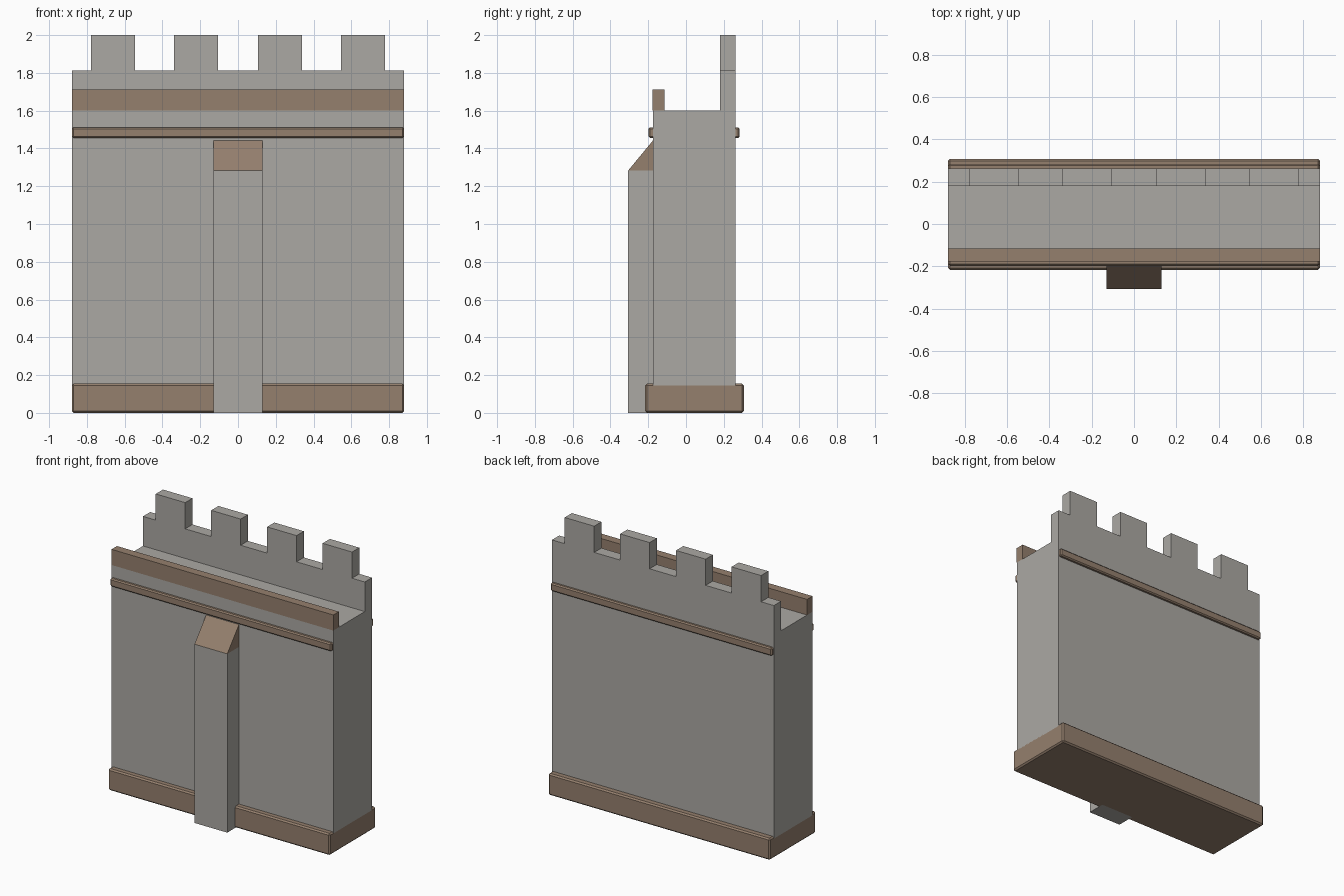
import bpy, bmesh

if "Cube" in bpy.data.objects:
    bpy.data.objects.remove(bpy.data.objects["Cube"])


def material(name, rgb):
    m = bpy.data.materials.new(name)
    m.diffuse_color = (*rgb, 1)
    m.use_nodes = True
    m.node_tree.nodes["Principled BSDF"].inputs["Base Color"].default_value = m.diffuse_color
    return m


STONE = material("grey_stone", (0.41, 0.395, 0.37))
TRIM = material("brown_trim", (0.30, 0.215, 0.155))
HALF = 0.88


def prism(name, profile, x0, x1, mat, bevel=0):
    """Extrude a (y, z) profile along x."""
    bm = bmesh.new()
    face = bm.faces.new([bm.verts.new((x0, y, z)) for y, z in profile])
    ext = bmesh.ops.extrude_face_region(bm, geom=[face])
    moved = [v for v in ext["geom"] if isinstance(v, bmesh.types.BMVert)]
    bmesh.ops.translate(bm, verts=moved, vec=(x1 - x0, 0, 0))
    bmesh.ops.recalc_face_normals(bm, faces=bm.faces[:])
    mesh = bpy.data.meshes.new(name)
    bm.to_mesh(mesh)
    bm.free()
    mesh.materials.append(mat)
    ob = bpy.data.objects.new(name, mesh)
    bpy.context.collection.objects.link(ob)
    if bevel:
        mod = ob.modifiers.new("edge_bevel", "BEVEL")
        mod.width = bevel
        mod.segments = 1
    return ob


def box(name, x0, x1, y0, y1, z0, z1, mat, bevel=0):
    return prism(name, [(y0, z0), (y1, z0), (y1, z1), (y0, z1)], x0, x1, mat, bevel)


# Plinth and wall
box("plinth", -HALF, HALF, -0.217, 0.307, 0, 0.155, TRIM, 0.01)
box("wall", -HALF, HALF, -0.175, 0.262, 0.14, 1.6, STONE)

# String course through the wall, ends just inside the wall ends
box("string_course", -HALF + 0.002, HALF - 0.002, -0.198, 0.284, 1.455, 1.512, TRIM, 0.008)

# Low kerb on one side of the walkway, tall parapet on the other
box("walkway_kerb", -HALF, HALF, -0.177, -0.115, 1.6, 1.712, TRIM)
box("parapet", -HALF, HALF, 0.18, 0.262, 1.6, 1.812, STONE)

# Merlons
for i, x in enumerate((-0.662, -0.222, 0.222, 0.662)):
    box(f"merlon_{i + 1}", x - 0.117, x + 0.117, 0.18, 0.262, 1.812, 2.0, STONE)

# Buttress with a sloped cap
box("buttress", -0.13, 0.13, -0.307, -0.175, 0, 1.282, STONE)
prism("buttress_cap", [(-0.307, 1.282), (-0.175, 1.282), (-0.175, 1.442)],
      -0.13, 0.13, TRIM)
